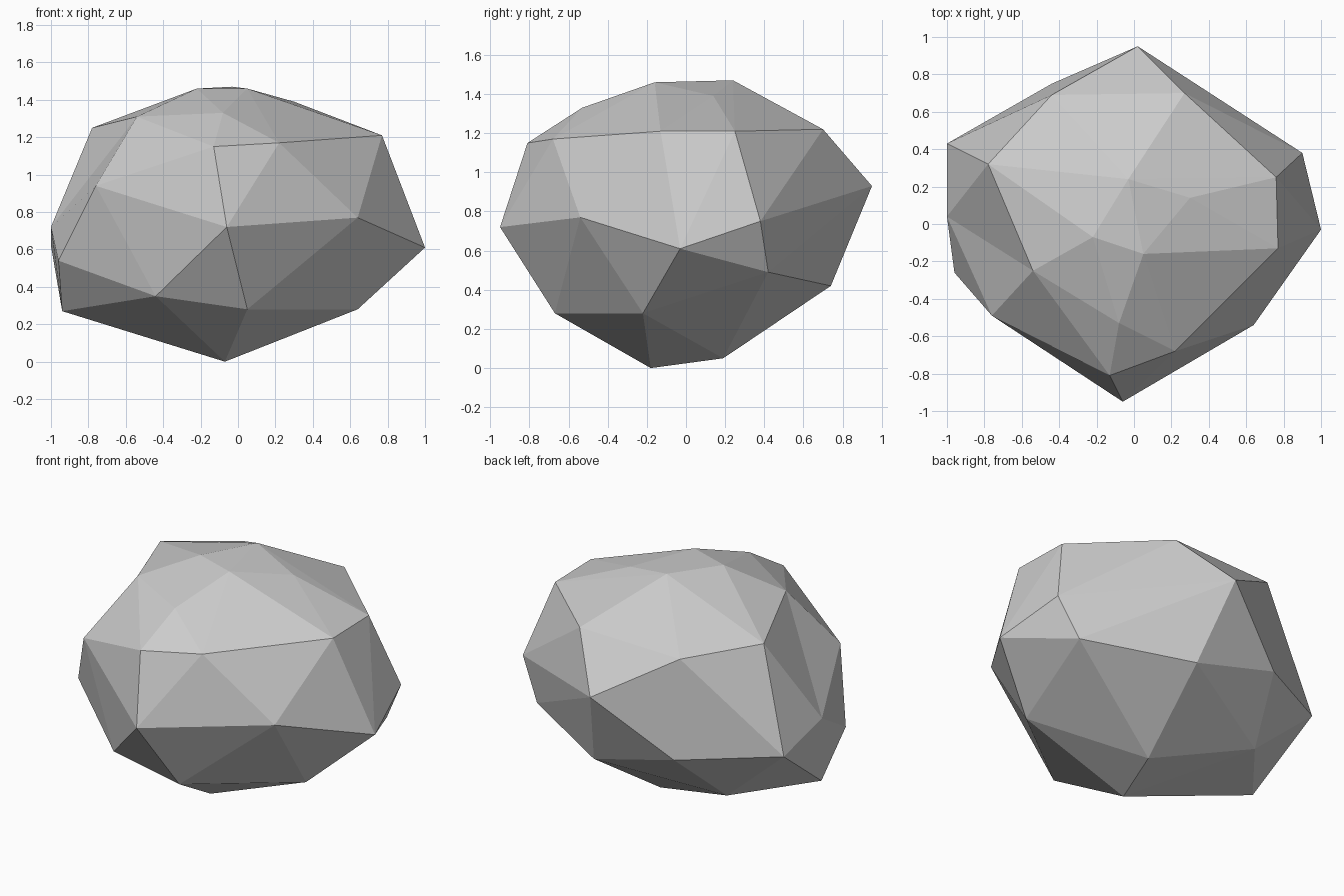
import bpy
import bmesh
from mathutils import Vector

default_cube = bpy.data.objects.get("Cube")
if default_cube:
    bpy.data.objects.remove(default_cube, do_unlink=True)


def make_material(name, colour):
    material = bpy.data.materials.new(name)
    material.use_nodes = True
    material.diffuse_color = colour
    shader = material.node_tree.nodes.get("Principled BSDF")
    shader.inputs["Base Color"].default_value = colour
    return material


# Corners of the boulder, grouped in bands from the ground to the crown
underside = [(-.07, -.18, 0), (.05, .19, .05)]
lower_band = [
    (.05, -.67, .28), (.64, -.22, .28), (.77, .42, .49), (.14, .74, .42),
    (-.58, .41, .25), (-.94, -.04, .27), (-.44, -.64, .35),
]
middle_band = [
    (-.06, -.95, .72), (.64, -.54, .77), (1, -.03, .61), (.9, .38, .75),
    (.02, .95, .93), (-.44, .75, .57), (-1, .43, .62), (-1, .04, .72),
    (-.96, -.26, .54),
]
upper_band = [
    (-.13, -.81, 1.15), (.22, -.68, 1.17), (.77, -.13, 1.21), (.76, .25, 1.21),
    (.27, .7, 1.22), (-.44, .69, 1.2), (-.78, .32, 1.25), (-.76, -.49, .94),
]
crown = [
    (-.54, -.25, 1.31), (-.08, -.53, 1.33), (.05, -.16, 1.46),
    (.3, .14, 1.39), (-.03, .24, 1.47), (-.22, -.07, 1.46),
]


def wrap_in_facets(mesh, bands):
    """Stretch a skin of flat triangles over all the corners."""
    for band in bands:
        for corner in band:
            mesh.verts.new(corner)
    hull = bmesh.ops.convex_hull(mesh, input=list(mesh.verts))
    unused = [v for v in hull["geom_interior"] + hull["geom_unused"]
              if isinstance(v, bmesh.types.BMVert)]
    bmesh.ops.delete(mesh, geom=list(set(unused)), context="VERTS")


def nearest_corner(mesh, position):
    return min(mesh.verts, key=lambda v: (v.co - Vector(position)).length)


def chip_hollow(mesh, ridge, hollow):
    """Turn one ridge across its two triangles so that it becomes a crease."""
    ridge_ends = [nearest_corner(mesh, p) for p in ridge]
    hollow_ends = {nearest_corner(mesh, p) for p in hollow}
    edge = mesh.edges.get(ridge_ends)
    if edge and len(edge.link_faces) == 2:
        around = {v for face in edge.link_faces for v in face.verts}
        if around - set(ridge_ends) == hollow_ends:
            bmesh.utils.edge_rotate(edge, False)


# Boulder
mesh = bmesh.new()
wrap_in_facets(mesh, [underside, lower_band, middle_band, upper_band, crown])
chip_hollow(mesh, ridge=(upper_band[-2], upper_band[-1]),
            hollow=(crown[0], middle_band[-2]))
bmesh.ops.recalc_face_normals(mesh, faces=list(mesh.faces))
for face in mesh.faces:
    face.smooth = False

boulder_mesh = bpy.data.meshes.new("boulder")
mesh.to_mesh(boulder_mesh)
mesh.free()
boulder_mesh.materials.append(make_material("stone grey", (.6, .6, .6, 1)))
boulder = bpy.data.objects.new("boulder", boulder_mesh)
bpy.context.collection.objects.link(boulder)
